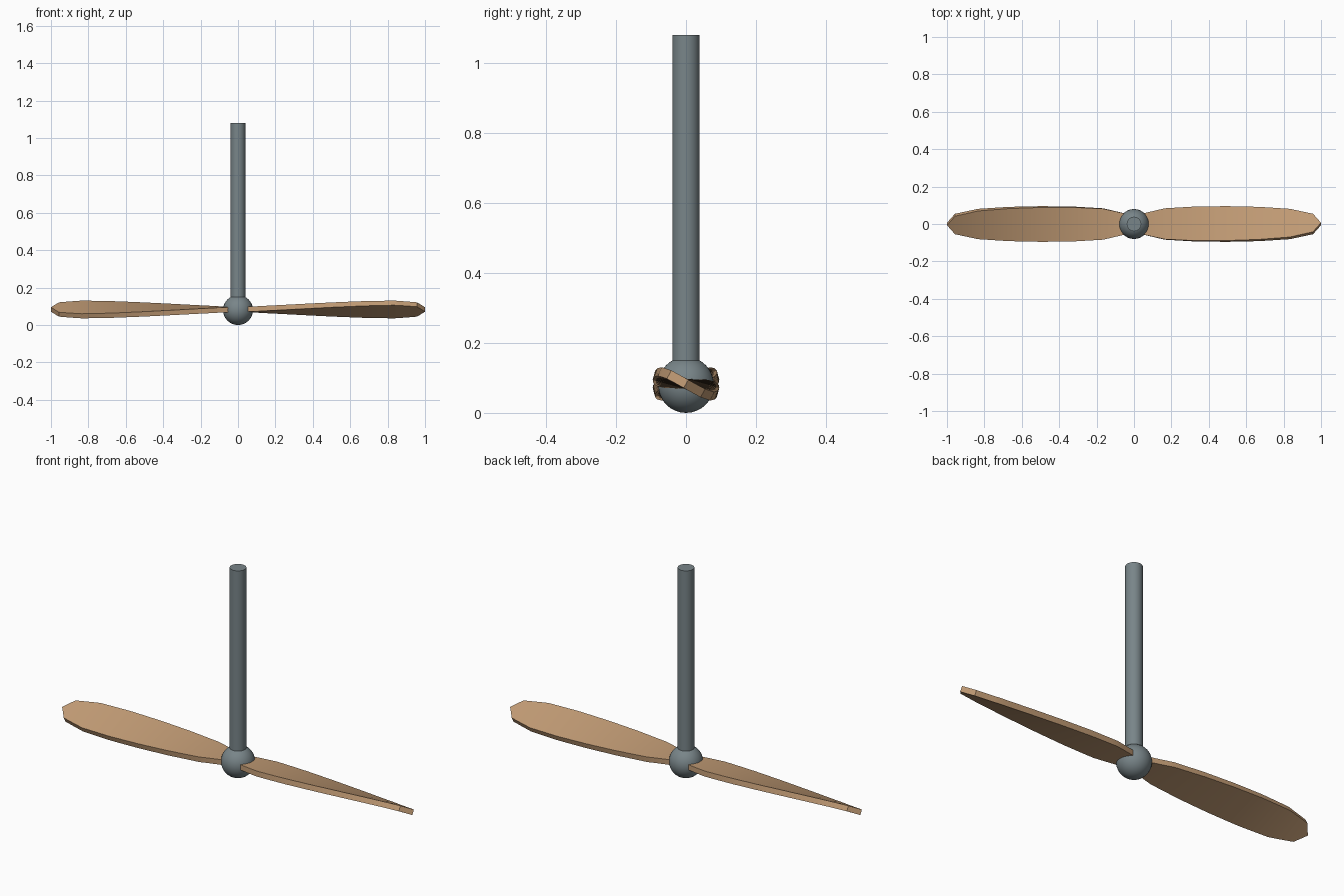
import bpy, bmesh, math
from mathutils import Matrix

if "Cube" in bpy.data.objects:
    bpy.data.objects.remove(bpy.data.objects["Cube"])

HUB_Z = 0.08


def material(name, rgb):
    m = bpy.data.materials.new(name)
    m.diffuse_color = (*rgb, 1)
    m.use_nodes = True
    m.node_tree.nodes["Principled BSDF"].inputs["Base Color"].default_value = m.diffuse_color
    return m


wood = material("wood", (0.53, 0.325, 0.175))
steel = material("grey_metal", (0.19, 0.235, 0.25))


def add_object(name, bm, mat, angle=30):
    bmesh.ops.recalc_face_normals(bm, faces=bm.faces)
    me = bpy.data.meshes.new(name)
    bm.to_mesh(me)
    bm.free()
    me.materials.append(mat)
    ob = bpy.data.objects.new(name, me)
    bpy.context.collection.objects.link(ob)
    bpy.ops.object.select_all(action='DESELECT')
    ob.select_set(True)
    bpy.context.view_layer.objects.active = ob
    bpy.ops.object.shade_smooth_by_angle(angle=math.radians(angle))
    return ob


# hub ball
bm = bmesh.new()
bmesh.ops.create_uvsphere(bm, u_segments=32, v_segments=16, radius=0.08,
                          matrix=Matrix.Translation((0, 0, HUB_Z)))
add_object("hub", bm, steel)

# drive shaft
bm = bmesh.new()
bmesh.ops.create_cone(bm, cap_ends=True, segments=32, radius1=0.039, radius2=0.039,
                      depth=1.0, matrix=Matrix.Translation((0, 0, HUB_Z + 0.5)))
add_object("shaft", bm, steel)

# half-width of the blade along its length (symmetric about the middle)
HALF = [(0, 0), (0.043, 0.055), (0.165, 0.083), (0.33, 0.0925), (0.5, 0.095)]
OUTLINE = HALF + [(1 - x, w) for x, w in reversed(HALF[:-1])]
THICK = 0.027
TWIST = math.radians(-30)  # per unit of length


def blade(name, turn):
    # subdivide the outline, then twist each flat cross-section about x
    stations = []
    for (x0, w0), (x1, w1) in zip(OUTLINE, OUTLINE[1:]):
        stations += [(x0 + (x1 - x0) * i / 4, w0 + (w1 - w0) * i / 4) for i in range(4)]
    stations.append(OUTLINE[-1])
    bm = bmesh.new()
    rings = []
    for x, w in stations:
        a = TWIST * x
        ring = []
        for y, z in ((-w, -1), (w, -1), (w, 1), (-w, 1)):
            z *= THICK / 2
            ring.append(bm.verts.new((x, y * math.cos(a) - z * math.sin(a),
                                      y * math.sin(a) + z * math.cos(a))))
        rings.append(ring)
    for r, s in zip(rings, rings[1:]):
        for i in range(4):
            j = (i + 1) % 4
            bm.faces.new((r[i], r[j], s[j], s[i]))
    bmesh.ops.remove_doubles(bm, verts=bm.verts, dist=1e-5)
    bm.transform(Matrix.Translation((0, 0, HUB_Z + 0.003)) @ Matrix.Rotation(turn, 4, 'Z'))
    add_object(name, bm, wood, 20)


blade("blade_right", 0)
blade("blade_left", math.pi)
